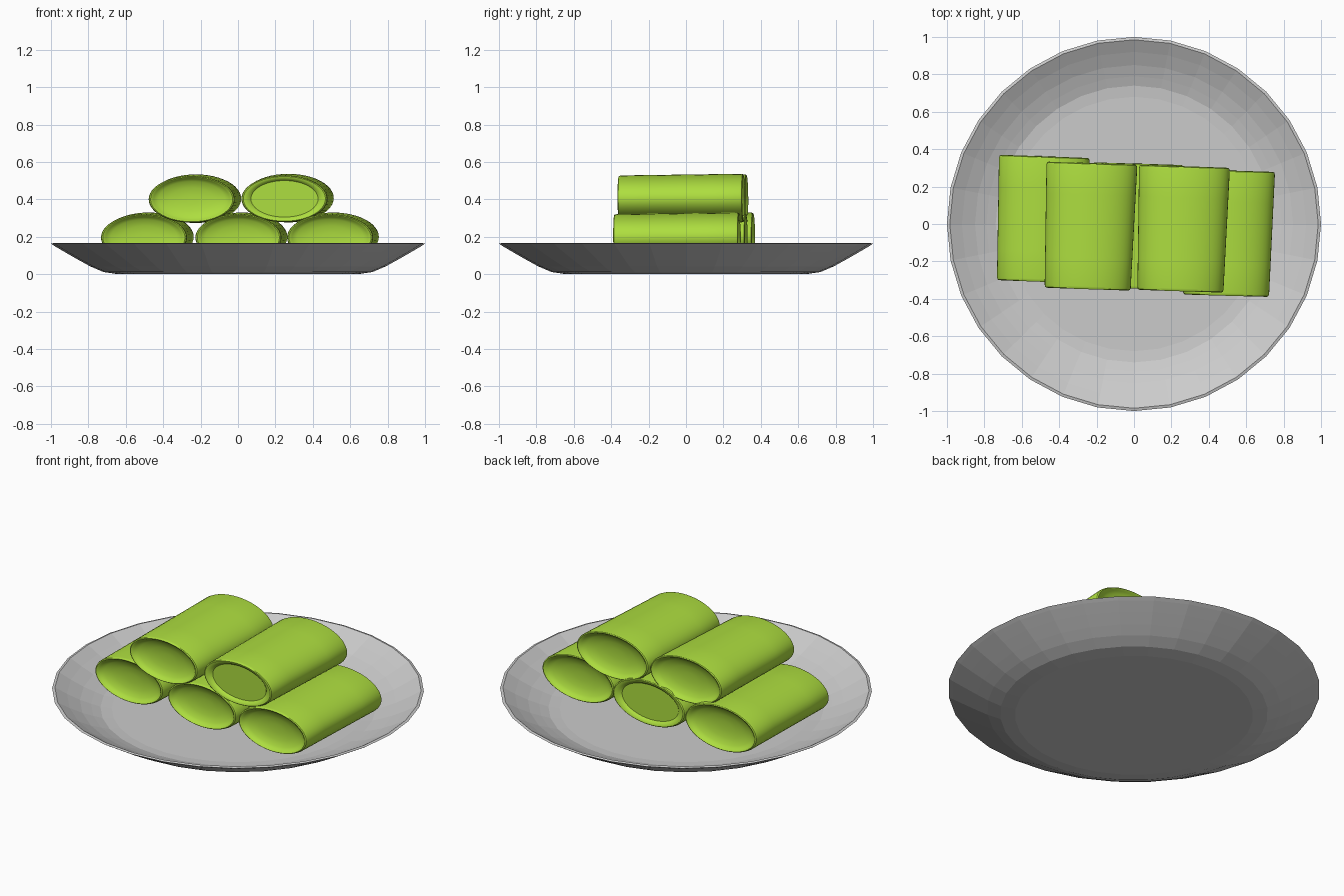
import bpy, bmesh
from math import cos, sin, pi
from mathutils import Vector

if "Cube" in bpy.data.objects:
    bpy.data.objects.remove(bpy.data.objects["Cube"])


def bridge_rings(bm, rings, closed=False):
    pairs = list(zip(rings, rings[1:]))
    if closed:
        pairs.append((rings[-1], rings[0]))
    for a, b in pairs:
        n = len(a)
        for i in range(n):
            j = (i + 1) % n
            bm.faces.new((a[i], a[j], b[j], b[i]))


def finish(bm, name, mat=None, smooth=False):
    bmesh.ops.recalc_face_normals(bm, faces=bm.faces)
    mesh = bpy.data.meshes.new(name)
    for f in bm.faces:
        f.smooth = smooth
    bm.to_mesh(mesh)
    bm.free()
    obj = bpy.data.objects.new(name, mesh)
    bpy.context.collection.objects.link(obj)
    if mat:
        mesh.materials.append(mat)
    return obj


# Plate: faceted 32-sided lathe, underside out to the rim and back to the floor
profile = [(0.64, 0), (0.72, 0.012), (0.79, 0.042), (0.85, 0.075), (0.92, 0.115),
           (0.98, 0.15), (1.0, 0.163), (0.985, 0.167), (0.92, 0.13), (0.85, 0.095),
           (0.79, 0.072), (0.74, 0.055), (0.68, 0.05)]
bm = bmesh.new()
rings = [[bm.verts.new((r * cos(2 * pi * i / 32), r * sin(2 * pi * i / 32), z))
          for i in range(32)] for r, z in profile]
bridge_rings(bm, rings)
bm.faces.new(rings[0])
bm.faces.new(rings[-1])
finish(bm, "plate")

# Leaf-green material for the rolls
green = bpy.data.materials.new("leaf_green")
green.diffuse_color = (0.42, 0.73, 0.05, 1)
green.use_nodes = True
green.node_tree.nodes["Principled BSDF"].inputs["Base Color"].default_value = green.diffuse_color

# End profiles as (scale, depth behind the end plane), rim first
DISH = [(1.0, 0.015), (0.985, 0.004), (0.955, 0.0), (0.92, 0.003), (0.88, 0.012),
        (0.77, 0.024), (0.5, 0.036), (0.2, 0.041)]
FLAT = [(1.0, 0.015), (0.985, 0.004), (0.955, 0.0), (0.90, 0.002), (0.83, 0.008),
        (0.78, 0.018)]


def roll(name, front, back, z, front_end=DISH, back_end=DISH, n=48):
    """Slightly tapered elliptical roll between two (x, y) end centres."""
    a, b = Vector((*front, z - 0.002)), Vector((*back, z + 0.002))
    length = (b - a).length
    axis = (b - a).normalized()
    side = axis.cross(Vector((0, 0, 1))).normalized()
    up = side.cross(axis)
    stations = [(s, d) for s, d in reversed(front_end)]
    stations += [(1.0, length * t) for t in (0.25, 0.5, 0.75)]
    stations += [(s, length - d) for s, d in back_end]
    bm = bmesh.new()
    rings = []
    for s, d in stations:
        t = d / length
        w, h = s * (0.23 + 0.013 * t), s * (0.125 + 0.005 * t)
        rings.append([bm.verts.new(a + axis * d + side * w * cos(2 * pi * i / n)
                                   + up * h * sin(2 * pi * i / n)) for i in range(n)])
    bridge_rings(bm, rings)
    bm.faces.new(rings[0])
    bm.faces.new(rings[-1])
    obj = finish(bm, name, green, True)
    bpy.context.view_layer.objects.active = obj
    obj.select_set(True)
    bpy.ops.object.shade_smooth_by_angle(angle=0.6)
    obj.select_set(False)


# Bottom row of three, top row of two
roll("bottom_roll_left", (-0.503, -0.308), (-0.479, 0.361), 0.198)
roll("bottom_roll_middle", (0.002, -0.345), (0.022, 0.322), 0.198, back_end=FLAT)
roll("bottom_roll_right", (0.492, -0.383), (0.511, 0.285), 0.198)
roll("top_roll_left", (-0.248, -0.348), (-0.225, 0.325), 0.402)
roll("top_roll_right", (0.248, -0.359), (0.270, 0.308), 0.405, front_end=FLAT)
